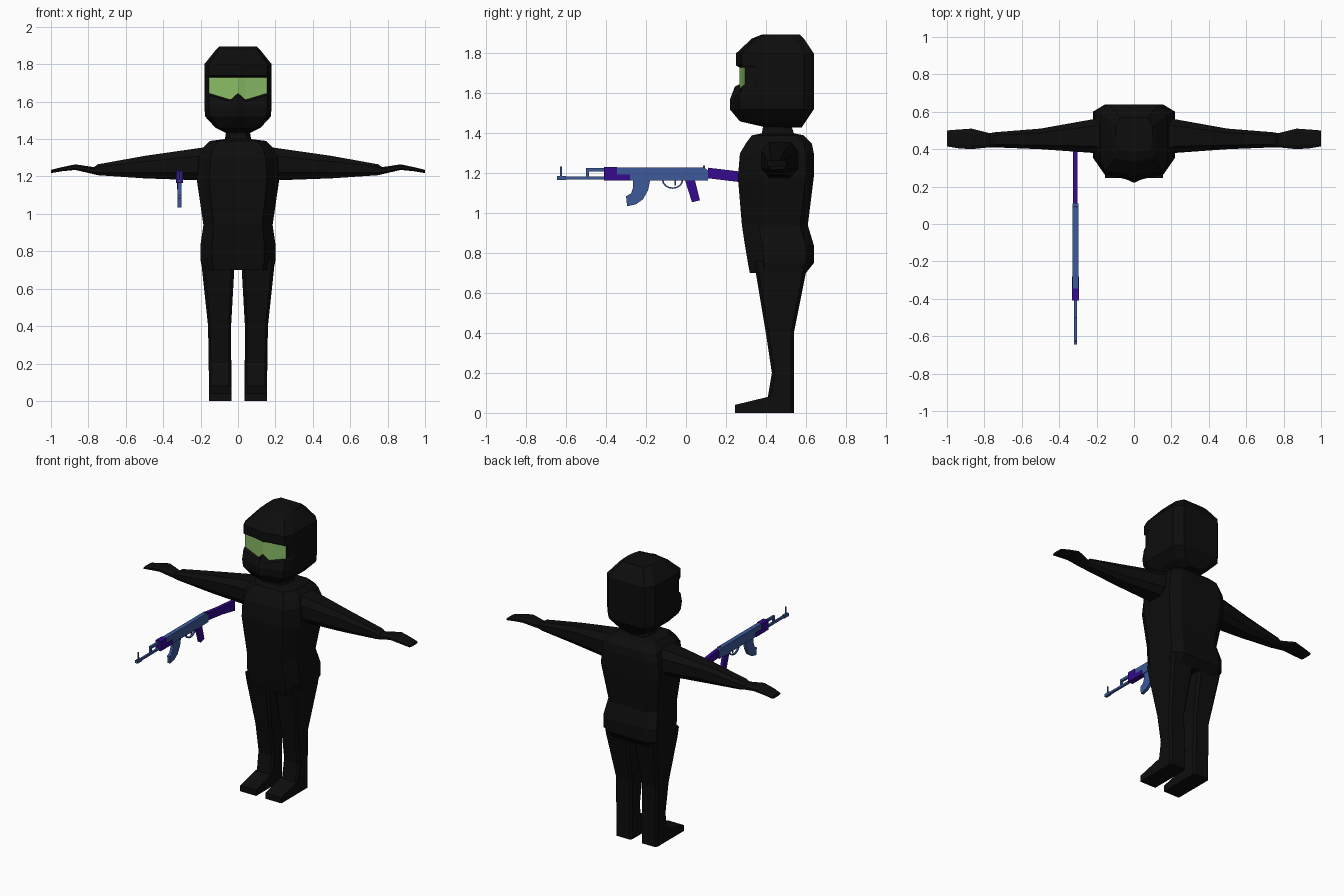
import bpy, bmesh, math

cube = bpy.data.objects.get("Cube")
if cube:
    bpy.data.objects.remove(cube)


def material(name, rgb):
    m = bpy.data.materials.new(name)
    m.use_nodes = True
    m.diffuse_color = (*rgb, 1)
    bsdf = next(n for n in m.node_tree.nodes if n.type == 'BSDF_PRINCIPLED')
    bsdf.inputs["Base Color"].default_value = (*rgb, 1)
    return m


BLACK = material("black cloth", (.004, .004, .004))
GREEN = material("green lens", (.25, .5, .13))
BLUE = material("blue metal", (.045, .1, .32))
PURPLE = material("purple grip", (.035, .003, .27))


def finish(name, bm, *mats):
    bmesh.ops.recalc_face_normals(bm, faces=bm.faces)
    mesh = bpy.data.meshes.new(name)
    bm.to_mesh(mesh)
    bm.free()
    for m in mats:
        mesh.materials.append(m)
    ob = bpy.data.objects.new(name, mesh)
    bpy.context.collection.objects.link(ob)
    return ob


def loft(name, rings, *mats, rule=None):
    """Skin closed rings of points; rule(band, column, count) picks a material."""
    bm = bmesh.new()
    loops = [[bm.verts.new(p) for p in ring] for ring in rings]
    n = len(loops[0])
    for b, (lo, hi) in enumerate(zip(loops, loops[1:])):
        for i in range(n):
            j = (i + 1) % n
            f = bm.faces.new((lo[i], lo[j], hi[j], hi[i]))
            if rule:
                f.material_index = rule(b, i, n)
    bm.faces.new(loops[0])
    bm.faces.new(loops[-1])
    return finish(name, bm, *mats)


def octagon(a0, a1, b0, b1, ca, front, back):
    """Rectangle with cut corners, separate cuts on its two b sides."""
    return [(a0 + ca, b0), (a1 - ca, b0), (a1, b0 + front), (a1, b1 - back),
            (a1 - ca, b1), (a0 + ca, b1), (a0, b1 - back), (a0, b0 + front)]


def plate(name, profile, half, mat, x=-.313):
    """Side profile in y, z extruded across x."""
    return loft(name, [[(x + s * half, y, z) for y, z in profile] for s in (-1, 1)], mat)


def block(name, y0, y1, z0, z1, half, mat):
    return plate(name, [(y0, z0), (y1, z0), (y1, z1), (y0, z1)], half, mat)


# Helmet: rings of height, half width, nose y, cheek y, back y, lens dip
def helmet_ring(z, w, nose, cheek, back, dip=0):
    half = [(0, nose, z), (.22 * w, nose + .4 * (cheek - nose), z - dip),
            (.86 * w, cheek, z), (w, cheek + .06, z),
            (w, back - .05, z), (.75 * w, back, z)]
    return half + [(-x, y, h) for x, y, h in half[:0:-1]]


HELMET = [(1.43, .06, .40, .41, .58), (1.46, .12, .27, .30, .60),
          (1.52, .175, .22, .27, .64), (1.57, .18, .22, .265, .64),
          (1.635, .18, .245, .28, .64, .035), (1.645, .18, .267, .295, .64, .035),
          (1.73, .18, .267, .295, .64), (1.74, .18, .25, .28, .64),
          (1.80, .18, .25, .28, .64), (1.875, .12, .33, .35, .59),
          (1.895, .10, .38, .40, .57)]
loft("helmet", [helmet_ring(*r) for r in HELMET], BLACK, GREEN,
     rule=lambda b, i, n: int(b == 5 and (i < 2 or i >= n - 2)))

# Torso and neck: height, half width, front y, back y
TORSO = [(.70, .19, .32, .60), (.75, .2, .31, .64), (.84, .2, .295, .64),
         (.94, .185, .28, .61), (1.18, .22, .26, .64), (1.30, .21, .27, .64),
         (1.35, .19, .30, .63), (1.39, .15, .33, .59), (1.40, .07, .38, .54),
         (1.46, .06, .39, .52)]
loft("torso", [[(x, y, z) for x, y in octagon(-w, w, f, b, .3 * w, .25 * (b - f), .04)]
               for z, w, f, b in TORSO], BLACK)

# Arm and hand: reach, front y, back y, bottom z, top z
ARM = [(.15, .36, .57, 1.18, 1.36), (.22, .38, .56, 1.18, 1.35),
       (.50, .40, .51, 1.19, 1.31), (.75, .41, .49, 1.207, 1.265),
       (.77, .41, .485, 1.212, 1.25), (.87, .40, .51, 1.235, 1.265),
       (.94, .405, .505, 1.228, 1.25), (1.0, .415, .50, 1.218, 1.235)]

# Leg: height, inner x, outer x, front y, back y
LEG = [(0, .035, .155, .41, .54), (.08, .035, .155, .41, .54),
       (.20, .036, .157, .43, .54), (.40, .037, .16, .40, .54),
       (.70, .02, .192, .35, .60), (.76, .02, .195, .34, .61)]

for side, s in (("left", 1), ("right", -1)):
    loft(side + "_arm", [[(s * x, y, z) for y, z in octagon(
        f, b, lo, hi, .2 * (b - f), .25 * (hi - lo), .25 * (hi - lo))]
        for x, f, b, lo, hi in ARM], BLACK)
    loft(side + "_leg", [[(s * x, y, z) for x, y in octagon(
        i, o, f, b, .1 * (o - i), .015, .015)] for z, i, o, f, b in LEG], BLACK)
    plate(side + "_foot", [(.245, 0), (.52, 0), (.52, .08), (.41, .08), (.245, .04)],
          .06, BLACK, x=s * .095)

# Rifle body
plate("receiver", [(-.28, 1.165), (.11, 1.165), (.11, 1.215), (.09, 1.23),
                   (-.345, 1.23), (-.345, 1.195), (-.28, 1.195)], .015, BLUE)
plate("handguard", [(-.41, 1.165), (-.28, 1.165), (-.28, 1.195),
                    (-.345, 1.195), (-.345, 1.232), (-.41, 1.232)], .019, PURPLE)
plate("stock", [(.11, 1.175), (.26, 1.157), (.40, 1.13), (.40, 1.20),
                (.26, 1.21), (.11, 1.228)], .012, PURPLE)
plate("pistol_grip", [(-.005, 1.165), (.045, 1.165), (.07, 1.065), (.03, 1.055)],
      .011, PURPLE)

# Barrel, gas tube and sights
block("barrel", -.64, -.40, 1.17, 1.184, .007, BLUE)
block("muzzle", -.645, -.60, 1.167, 1.187, .009, BLUE)
block("gas_tube", -.50, -.40, 1.209, 1.226, .007, BLUE)
block("gas_block", -.50, -.485, 1.18, 1.226, .007, BLUE)
block("front_sight", -.63, -.622, 1.18, 1.235, .003, BLUE)
block("rear_sight", .085, .095, 1.225, 1.238, .005, BLUE)

# Curved magazine between two arcs
outer = [(-.18, 1.165), (-.19, 1.115), (-.215, 1.07), (-.25, 1.045), (-.295, 1.035)]
inner = [(-.30, 1.085), (-.275, 1.10), (-.265, 1.13), (-.265, 1.165)]
plate("magazine", outer + inner, .01, BLUE)

# Trigger and its guard, a thin half ring
arcs = [[(-.067 + r * math.cos(t), 1.168 - .85 * r * math.sin(t))
         for t in [math.pi * k / 8 for k in range(9)]] for r in (.054, .046)]
plate("trigger_guard", arcs[0] + arcs[1][::-1], .006, BLUE)
block("trigger", -.058, -.05, 1.14, 1.168, .003, BLUE)
